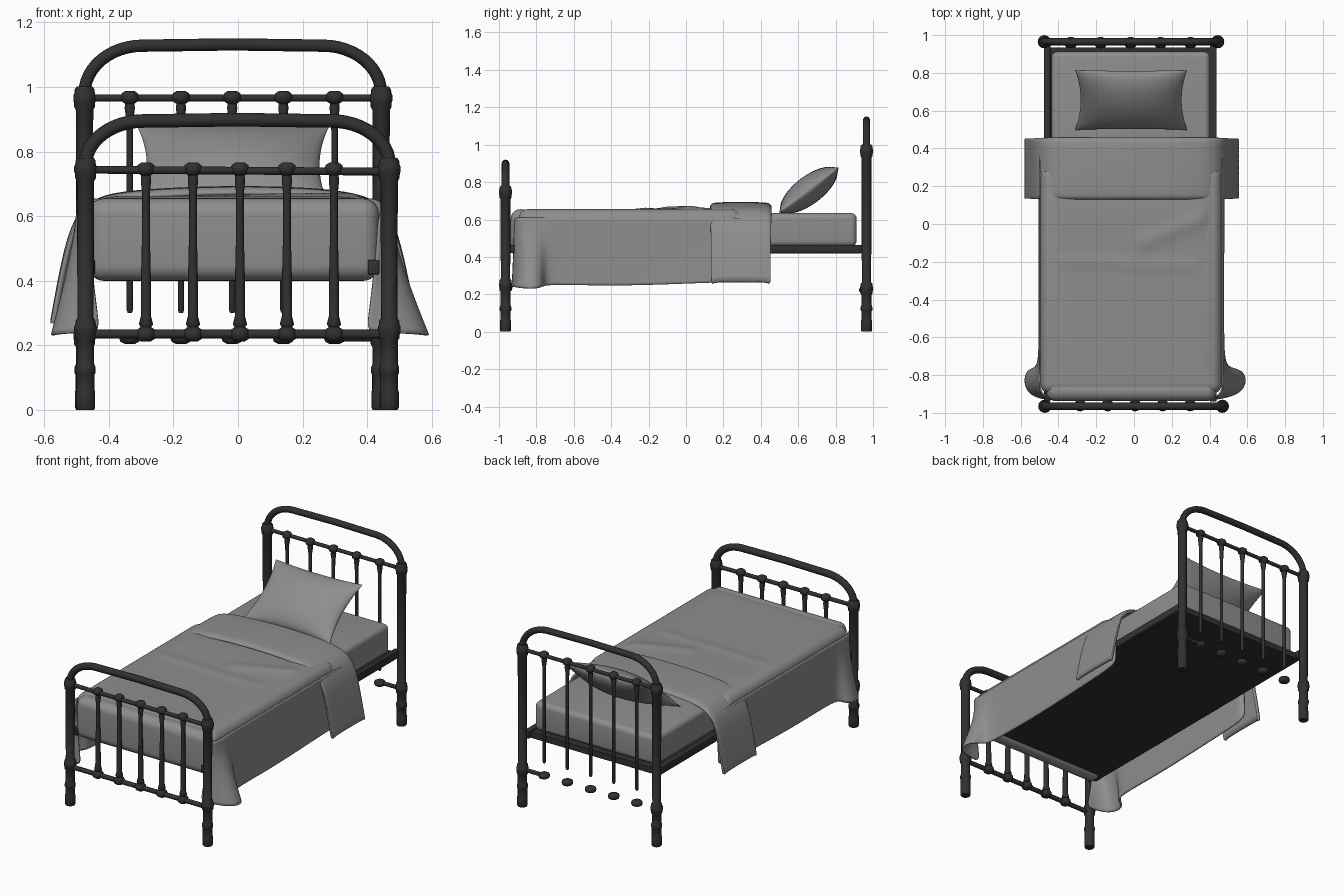
import bpy, bmesh, math
from mathutils import Vector

if "Cube" in bpy.data.objects:
    bpy.data.objects.remove(bpy.data.objects["Cube"])


def material(name, rgb):
    m = bpy.data.materials.new(name)
    m.diffuse_color = (*rgb, 1)
    m.use_nodes = True
    m.node_tree.nodes["Principled BSDF"].inputs["Base Color"].default_value = m.diffuse_color
    return m


IRON = material("dark iron", (0.03, 0.03, 0.03))
CLOTH = material("grey linen", (0.27, 0.27, 0.27))


def finish(ob, mat, angle=40):
    ob.data.materials.clear()
    ob.data.materials.append(mat)
    bpy.ops.object.select_all(action='DESELECT')
    ob.select_set(True)
    bpy.context.view_layer.objects.active = ob
    bpy.ops.object.shade_smooth_by_angle(angle=math.radians(angle))
    return ob


def from_bmesh(name, bm, mat, angle=40):
    bmesh.ops.recalc_face_normals(bm, faces=bm.faces)
    me = bpy.data.meshes.new(name)
    bm.to_mesh(me)
    bm.free()
    ob = bpy.data.objects.new(name, me)
    bpy.context.collection.objects.link(ob)
    return finish(ob, mat, angle)


def grid(name, rows, mat, angle=60):
    """Surface through rows of points."""
    bm = bmesh.new()
    vs = [[bm.verts.new(p) for p in r] for r in rows]
    for a, b in zip(vs, vs[1:]):
        for i in range(len(a) - 1):
            bm.faces.new((a[i], a[i + 1], b[i + 1], b[i]))
    return from_bmesh(name, bm, mat, angle)


def box(name, lo, hi, mat, bevel=0.0, seg=5):
    bm = bmesh.new()
    bmesh.ops.create_cube(bm, size=1)
    for v in bm.verts:
        v.co = [(a + b) / 2 + c * (b - a) for a, b, c in zip(lo, hi, v.co)]
    if bevel:
        bmesh.ops.bevel(bm, geom=bm.edges[:], offset=bevel, segments=seg,
                        profile=0.5, affect='EDGES')
    return from_bmesh(name, bm, mat)


def lathe(name, profile, x, y, mat=IRON, n=16):
    """Turned part from (radius, height) pairs, closed at both ends."""
    bm = bmesh.new()
    rings = [[bm.verts.new((x + r * math.cos(2 * math.pi * i / n),
                            y + r * math.sin(2 * math.pi * i / n), z))
              for i in range(n)] for r, z in profile]
    for a, b in zip(rings, rings[1:]):
        for i in range(n):
            j = (i + 1) % n
            bm.faces.new((a[i], a[j], b[j], b[i]))
    bm.faces.new(rings[0])
    bm.faces.new(rings[-1])
    return from_bmesh(name, bm, mat, 50)


def tube(name, pts, radius):
    cu = bpy.data.curves.new(name, 'CURVE')
    cu.dimensions = '3D'
    cu.bevel_depth = radius
    cu.bevel_resolution = 4
    cu.use_fill_caps = True
    sp = cu.splines.new('POLY')
    sp.points.add(len(pts) - 1)
    for p, co in zip(sp.points, pts):
        p.co = (*co, 1)
    ob = bpy.data.objects.new(name, cu)
    bpy.context.collection.objects.link(ob)
    bpy.ops.object.select_all(action='DESELECT')
    ob.select_set(True)
    bpy.context.view_layer.objects.active = ob
    bpy.ops.object.convert(target='MESH')
    return finish(bpy.context.view_layer.objects.active, IRON, 50)


def collar(z, r, h):
    return [(0.027, z - h), (r - 0.003, z - h * 0.75), (r - 0.002, z - h * 0.35),
            (r, z - h * 0.2), (r, z + h * 0.25), (r - 0.003, z + h * 0.4),
            (r - 0.004, z + h * 0.75), (0.025, z + h)]


# Metal end frames: posts with collars, then a bent tube arch
def end_frame(label, x0, x1, y, z_low, z_high, z_top, r_arch):
    foot = [(0.026, 0), (0.030, 0.008), (0.030, 0.055), (0.028, 0.062),
            (0.028, 0.11), (0.031, 0.115), (0.031, 0.132), (0.027, 0.142)]
    prof = foot + collar(z_low, 0.035, 0.035) + collar(z_high, 0.035, 0.036)
    for side, x in (("left", x0), ("right", x1)):
        lathe(f"{label}_post_{side}", prof, x, y)
    rx, zs, pts = 0.18, z_high + 0.015, []
    for i in range(13):
        a = math.pi / 2 * i / 12
        pts.append((x0 + rx * (1 - math.cos(a)), y, zs + (z_top - 0.004 - zs) * math.sin(a)))
    mid = ((x0 + x1) / 2, y, z_top)
    tube(f"{label}_arch", pts + [mid] + [(x0 + x1 - p[0], y, p[2]) for p in pts[::-1]], r_arch)


def knob(z, r, h):
    return [(r * 0.5, z - h), (r * 0.9, z - h * 0.6), (r, z), (r * 0.9, z + h * 0.6), (r * 0.5, z + h)]


end_frame("headboard", -0.475, 0.443, 0.965, 0.23, 0.965, 1.132, 0.019)
end_frame("footboard", -0.472, 0.468, -0.965, 0.25, 0.745, 0.899, 0.021)

# Footboard rails and spindles
tube("footboard_upper_rail", [(-0.472, -0.965, 0.744), (0.468, -0.965, 0.738)], 0.012)
tube("footboard_lower_rail", [(-0.472, -0.965, 0.235), (0.468, -0.965, 0.235)], 0.014)
for i in range(5):
    lathe(f"footboard_spindle_{i + 1}",
          knob(0.235, 0.032, 0.022) + [(0.022, 0.265), (0.016, 0.29), (0.015, 0.42),
          (0.012, 0.55), (0.012, 0.67), (0.016, 0.71)] + knob(0.746, 0.029, 0.02),
          -0.285 + 0.1455 * i, -0.96)

# Headboard rails, spindles and loose lower knobs
tube("headboard_upper_rail", [(-0.475, 0.962, 0.966), (0.443, 0.962, 0.966)], 0.011)
tube("headboard_lower_rail", [(0.443, 0.962, 0.225), (0.30, 0.962, 0.225)], 0.012)
for i in range(5):
    x = -0.335 + 0.1585 * i
    lathe(f"headboard_spindle_{i + 1}",
          [(0.006, 0.30), (0.010, 0.31), (0.010, 0.85), (0.011, 0.90), (0.016, 0.935)]
          + knob(0.968, 0.028, 0.02), x, 0.958)
    lathe(f"headboard_lower_knob_{i + 1}", knob(0.223, 0.033, 0.018), x, 0.958)

# Side rails and base
box("side_rail_left", (-0.477, -0.94, 0.42), (-0.443, 0.96, 0.465), IRON, 0.004, 2)
box("side_rail_right", (0.402, -0.94, 0.42), (0.438, 0.96, 0.465), IRON, 0.004, 2)
box("bed_base", (-0.455, -0.885, 0.418), (0.415, 0.935, 0.455), IRON)

# Mattress and blanket body
CX = -0.015
box("mattress", (-0.437, 0.1, 0.456), (0.402, 0.912, 0.635), CLOTH, 0.03)
box("blanket_body", (-0.495, -0.90, 0.43), (0.465, 0.30, 0.655), CLOTH, 0.055, 7)
box("blanket_foot_tuck", (-0.465, -0.937, 0.40), (0.437, -0.83, 0.655), CLOTH, 0.05, 7)


# Soft creases on top of the blanket
def crease(x, y, a, b, w):
    a, b, p = Vector(a), Vector(b), Vector((x, y))
    t = max(0, min(1, (p - a).dot(b - a) / (b - a).length_squared))
    return math.exp(-((p - a.lerp(b, t)).length / w) ** 2)


rows = []
for j in range(45):
    y = -0.88 + 1.08 * j / 44
    row = []
    for i in range(37):
        x = -0.44 + 0.85 * i / 36
        fade = min(1, min(x + 0.44, 0.41 - x, y + 0.88) / 0.06)
        h = 0.006 * crease(x, y, (-0.4, -0.2), (0.3, -0.22), 0.03) \
            + 0.010 * crease(x, y, (0.05, -0.1), (0.38, 0.04), 0.04) \
            + 0.006 * math.exp(-((y - 0.05) / 0.15) ** 2)
        row.append((x, y, 0.651 + fade * (0.006 + h)))
    rows.append(row)
grid("blanket_creases", rows, CLOTH)

# Hanging sides, flaring at the foot corners: (top y, top out, hem y, hem out, hem z)
STATIONS = [(0.40, 0, 0.40, 0.010, 0.27), (0.1, 0, 0.1, 0.008, 0.262),
            (-0.3, 0, -0.3, 0.006, 0.245), (-0.6, 0, -0.60, 0.006, 0.25),
            (-0.70, 0, -0.73, 0.010, 0.25), (-0.75, 0, -0.765, 0.04, 0.245),
            (-0.79, 0, -0.775, 0.105, 0.235), (-0.82, 0, -0.83, 0.13, 0.23),
            (-0.85, 0, -0.89, 0.10, 0.235), (-0.875, 0, -0.915, 0.03, 0.238),
            (-0.895, -0.01, -0.925, -0.02, 0.24), (-0.915, -0.03, -0.928, -0.07, 0.24)]
for side, s, flare in (("left", -1, 0.65), ("right", 1, 1.0)):
    rows = []
    for yt, ot, yh, oh, zh in STATIONS:
        row = []
        oh = oh * flare if oh > 0 else oh
        for k in range(7):
            t = k / 6
            e = t ** 1.3
            row.append((CX + s * (0.482 + ot + (oh - ot) * e), yt + (yh - yt) * e,
                        0.61 + (zh - 0.61) * t))
        rows.append(row)
    ob = grid(f"blanket_side_{side}", rows, CLOTH)
    ob.modifiers.new("soften", 'SUBSURF').levels = 2
    sol = ob.modifiers.new("thickness", 'SOLIDIFY')
    sol.thickness, sol.offset = 0.008, 0

# Turned-back blanket band: rounded strip swept over the bed
PATH = [(-0.572, 0.275), (-0.55, 0.40), (-0.522, 0.53), (-0.49, 0.605), (-0.44, 0.648),
        (-0.36, 0.668), (-0.2, 0.679), (0, 0.685), (0.2, 0.68), (0.33, 0.668),
        (0.41, 0.648), (0.46, 0.605), (0.492, 0.53), (0.52, 0.40), (0.547, 0.265)]
rows = [[(x, y, z - d) for x, z in PATH]
        for y, d in ((0.137, 0.016), (0.143, 0.004), (0.165, 0), (0.29, -0.002),
                     (0.42, 0), (0.443, 0.004), (0.45, 0.016))]
band = grid("blanket_turnback", rows, CLOTH)
band.modifiers.new("soften", 'SUBSURF').levels = 2
sol = band.modifiers.new("thickness", 'SOLIDIFY')
sol.thickness, sol.offset = 0.018, 0

# Pillow: pinched cushion leaning toward the headboard
along, normal = Vector((0, 0.797, 0.604)), Vector((0, -0.604, 0.797))
centre = Vector((CX, 0.657, 0.757))
N = 28
bm = bmesh.new()
for sgn in (1, -1):
    vs = []
    for j in range(N + 1):
        v = math.sin((j / N - 0.5) * math.pi)
        row = []
        for i in range(N + 1):
            u = math.sin((i / N - 0.5) * math.pi)
            px = 0.297 * u * (1 - 0.10 * (1 - v * v))
            pv = 0.2 * v * (1 - 0.07 * (1 - u * u))
            h = sgn * 0.075 * max(0, (1 - u * u) * (1 - v * v)) ** 0.55
            row.append(bm.verts.new(centre + Vector((px, 0, 0)) + along * pv + normal * h))
        vs.append(row)
    for a, b in zip(vs, vs[1:]):
        for i in range(N):
            bm.faces.new((a[i], a[i + 1], b[i + 1], b[i]))
bmesh.ops.remove_doubles(bm, verts=bm.verts, dist=0.0002)
from_bmesh("pillow", bm, CLOTH, 60)
